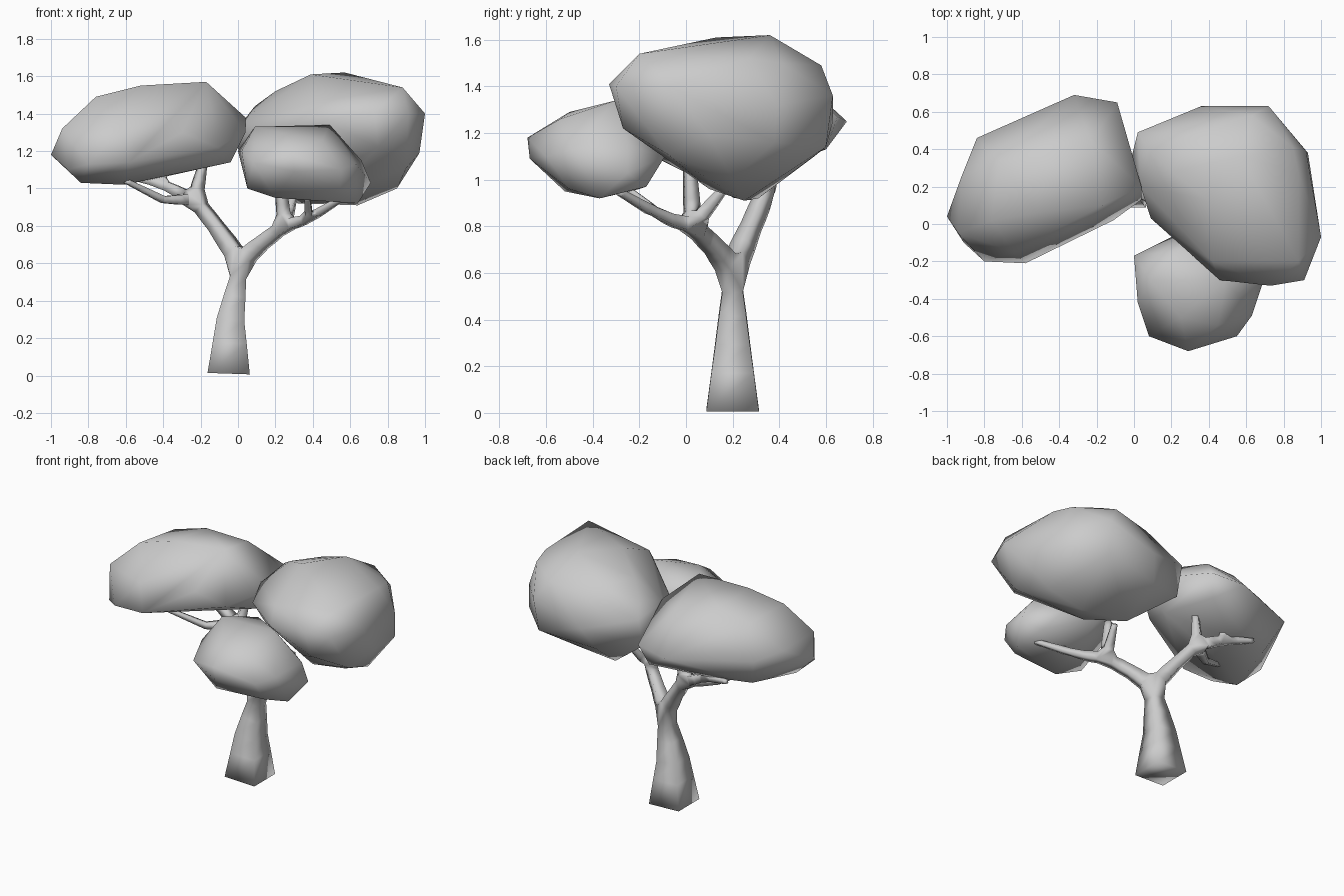
import bpy
import bmesh

default_cube = bpy.data.objects.get("Cube")
if default_cube:
    bpy.data.objects.remove(default_cube, do_unlink=True)


def make_material(name, colour):
    material = bpy.data.materials.new(name)
    material.use_nodes = True
    material.diffuse_color = colour
    shader = material.node_tree.nodes["Principled BSDF"]
    shader.inputs["Base Color"].default_value = colour
    return material


plain_grey = make_material("plain_grey", (0.6, 0.6, 0.6, 1))


def add_object(name, mesh):
    """Link a mesh to the scene and give it the shared colour."""
    mesh.materials.append(plain_grey)
    obj = bpy.data.objects.new(name, mesh)
    bpy.context.collection.objects.link(obj)
    return obj


def make_crown(name, corners):
    """Faceted leaf mass wrapped tightly around its corner points."""
    bm = bmesh.new()
    for corner in corners:
        bm.verts.new(corner)
    result = bmesh.ops.convex_hull(bm, input=bm.verts)
    unused = {item for key in ("geom_interior", "geom_unused") for item in result[key]}
    loose = [item for item in unused if isinstance(item, bmesh.types.BMVert)]
    bmesh.ops.delete(bm, geom=loose, context="VERTS")
    bmesh.ops.recalc_face_normals(bm, faces=bm.faces)
    for face in bm.faces:
        face.smooth = True
    mesh = bpy.data.meshes.new(name)
    bm.to_mesh(mesh)
    bm.free()
    return add_object(name, mesh)


def make_limbs(name, joints):
    """Branching square limbs; each joint is (parent, position, radius)."""
    order = list(joints)
    points = [joints[key][1] for key in order]
    links = [(order.index(joints[key][0]), order.index(key))
             for key in order if joints[key][0]]
    mesh = bpy.data.meshes.new(name)
    mesh.from_pydata(points, links, [])
    obj = add_object(name, mesh)
    skin = obj.modifiers.new("Skin", "SKIN")
    skin.use_smooth_shade = True
    skin.branch_smoothing = 0.2
    for key, vertex in zip(order, mesh.skin_vertices[0].data):
        vertex.radius = (joints[key][2], joints[key][2])
        vertex.use_root = joints[key][0] is None
    return obj


# Trunk, the two main boughs and their twigs
make_limbs("trunk_and_branches", {
    "base": (None, (-.05, .2, .01), .113),
    "shin": ("base", (-.04, .2, .3), .074),
    "waist": ("shin", (0, .2, .52), .046),
    "fork": ("waist", (.015, .2, .61), .047),
    # bough on the right
    "right_arm": ("fork", (-.12, .28, .8), .034),
    "right_hand": ("right_arm", (-.23, .34, .94), .034),
    "right_up": ("right_hand", (-.19, .37, 1.12), .018),
    "right_mid": ("right_hand", (-.42, .37, 1.03), .024),
    "right_mid_tip": ("right_mid", (-.38, .4, 1.13), .013),
    "right_back_tip": ("right_mid", (-.61, .43, 1.07), .012),
    "right_low": ("right_hand", (-.4, .22, .94), .018),
    "right_low_tip": ("right_low", (-.6, .1, 1.04), .012),
    # bough on the left
    "left_arm": ("fork", (.13, .12, .71), .034),
    "left_hand": ("left_arm", (.25, .03, .8), .032),
    "left_up": ("left_hand", (.22, .015, 1.08), .02),
    "left_back": ("left_hand", (.3, .17, .97), .015),
    "left_front": ("left_hand", (.38, -.1, .84), .022),
    "left_front_tip": ("left_front", (.56, -.29, .95), .013),
    "left_inner_tip": ("left_front", (.37, -.25, .96), .013),
})

# Leaf masses, each listed roughly as rim, top, then underside
make_crown("right_crown", [
    (-1, .04, 1.18), (-.92, .26, 1.3), (-.84, .46, 1.28), (-.32, .69, 1.25),
    (-.09, .65, 1.27), (.04, .2, 1.38), (.04, .13, 1.3), (-.11, .02, 1.22),
    (-.58, -.21, 1.14), (-.8, -.2, 1.13), (-.94, -.05, 1.32),
    (-.76, .02, 1.49), (-.52, .06, 1.55), (-.17, .1, 1.57),
    (-.5, .37, 1.525), (-.23, .44, 1.48), (-.72, .34, 1.47),
    (-.64, -.15, 1.31), (-.3, -.04, 1.3), (-.91, -.1, 1.1), (-.84, 0, 1.03),
    (-.61, .15, 1.02), (-.45, .4, 1.05),
    (-.04, .25, 1.14), (-.14, .6, 1.13), (-.75, .35, 1.07),
])
make_crown("left_crown", [
    (-.01, .37, 1.25), (.02, .49, 1.35), (.02, .44, 1.15), (.36, .63, 1.25),
    (.72, .63, 1.36), (.93, .38, 1.16), (.92, .39, 1.32), (1, -.07, 1.4),
    (.97, .1, 1.19), (.91, -.3, 1.4), (.73, -.33, 1.41), (.46, -.3, 1.36),
    (.3, -.13, 1.28), (.09, .03, 1.3), (.035, .2, 1.36),
    (.09, .38, 1.44), (.2, .28, 1.52), (.3, .48, 1.5), (.42, -.2, 1.46),
    (.88, -.2, 1.54), (.39, .13, 1.61), (.57, .36, 1.62),
    (.88, .27, 1.52), (.85, .41, 1.5), (.63, .58, 1.49),
    (.7, .6, 1.14), (.64, .25, .91), (.32, .31, .92), (.85, .2, 1),
    (.5, .1, .96), (.6, -.15, 1.14), (.9, -.08, 1.11),
    (.75, -.27, 1.22), (.3, .55, 1.1), (.17, .2, 1.1),
])
make_crown("front_crown", [
    (0, -.17, 1.2), (.02, -.42, 1.2), (.08, -.6, 1.14), (.29, -.68, 1.18),
    (.3, -.67, 1.09), (.55, -.6, 1.1), (.63, -.49, 1.13), (.71, -.25, 1.03),
    (.66, -.25, 1.15), (.22, -.06, 1.15), (.5, -.09, 1.1),
    (.09, -.3, 1.33), (.25, -.5, 1.29), (.49, -.3, 1.34), (.45, -.54, 1.26),
    (.25, -.14, 1.31), (.05, -.45, 1), (.2, -.52, .95), (.55, -.5, .96),
    (.64, -.37, .92), (.3, -.2, .96), (.6, -.17, .97),
])
